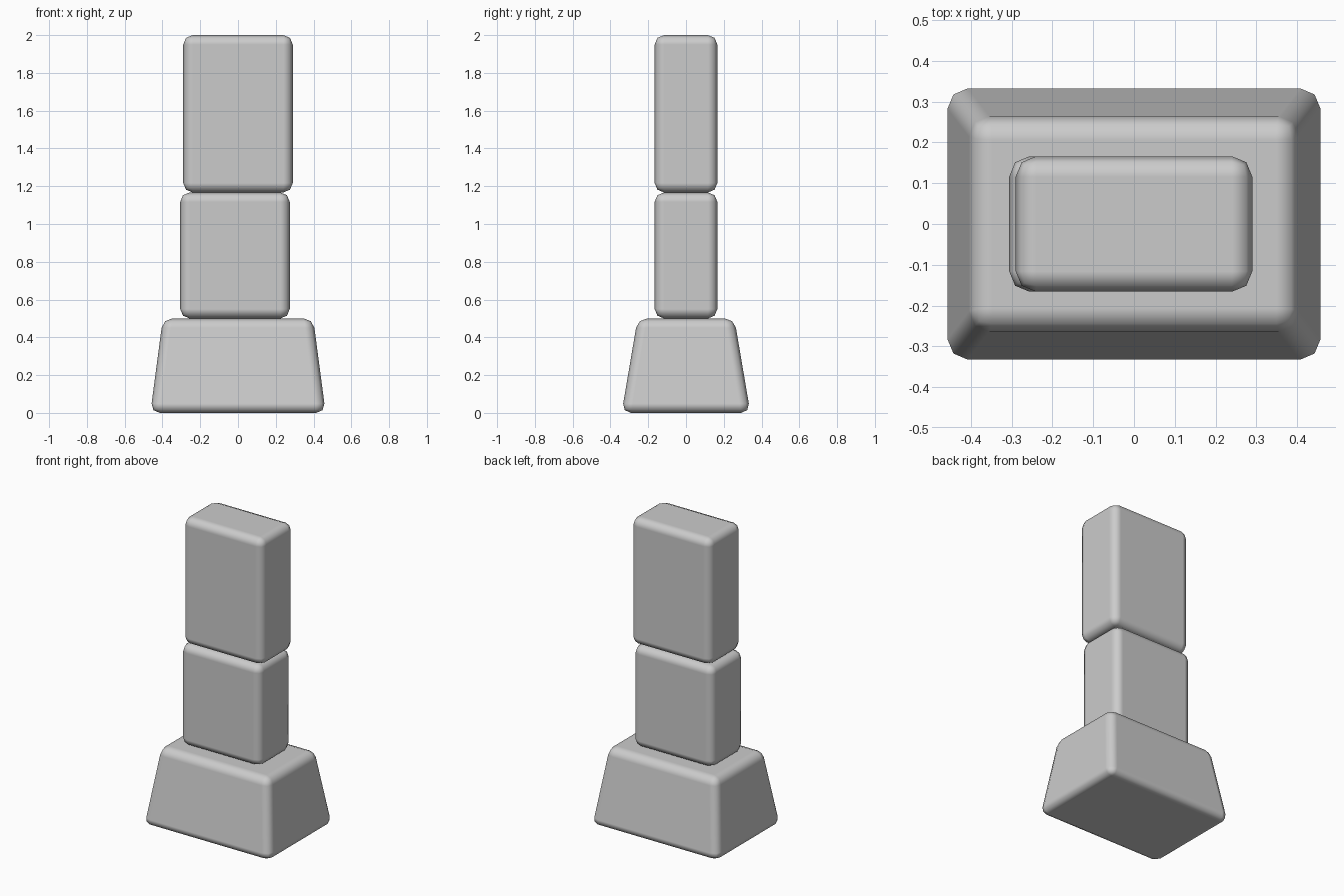
import bpy, bmesh

if "Cube" in bpy.data.objects:
    bpy.data.objects.remove(bpy.data.objects["Cube"])


def rounded_block(name, bottom, top, z0, z1, x=0.0, bevel=0.05):
    """Block between two half-extents (x, y), with rounded edges."""
    bm = bmesh.new()
    bmesh.ops.create_cube(bm, size=2)
    for v in bm.verts:
        hx, hy = top if v.co.z > 0 else bottom
        v.co = (x + v.co.x * hx, v.co.y * hy, z1 if v.co.z > 0 else z0)
    for f in bm.faces:
        f.smooth = True
    mesh = bpy.data.meshes.new(name)
    bm.to_mesh(mesh)
    bm.free()
    obj = bpy.data.objects.new(name, mesh)
    bpy.context.collection.objects.link(obj)
    mod = obj.modifiers.new("rounded_edges", "BEVEL")
    mod.width = bevel
    mod.segments = 2
    mod.limit_method = 'NONE'
    mod.harden_normals = True
    return obj


# Tapered plinth
rounded_block("base", (0.464, 0.341), (0.398, 0.256), 0.0, 0.5)

# Two stacked stones, the lower one nudged to the left
SLAB = (0.29, 0.166)
rounded_block("lower_stone", SLAB, SLAB, 0.5, 1.167, x=-0.016)
rounded_block("upper_stone", SLAB, SLAB, 1.167, 2.0)
